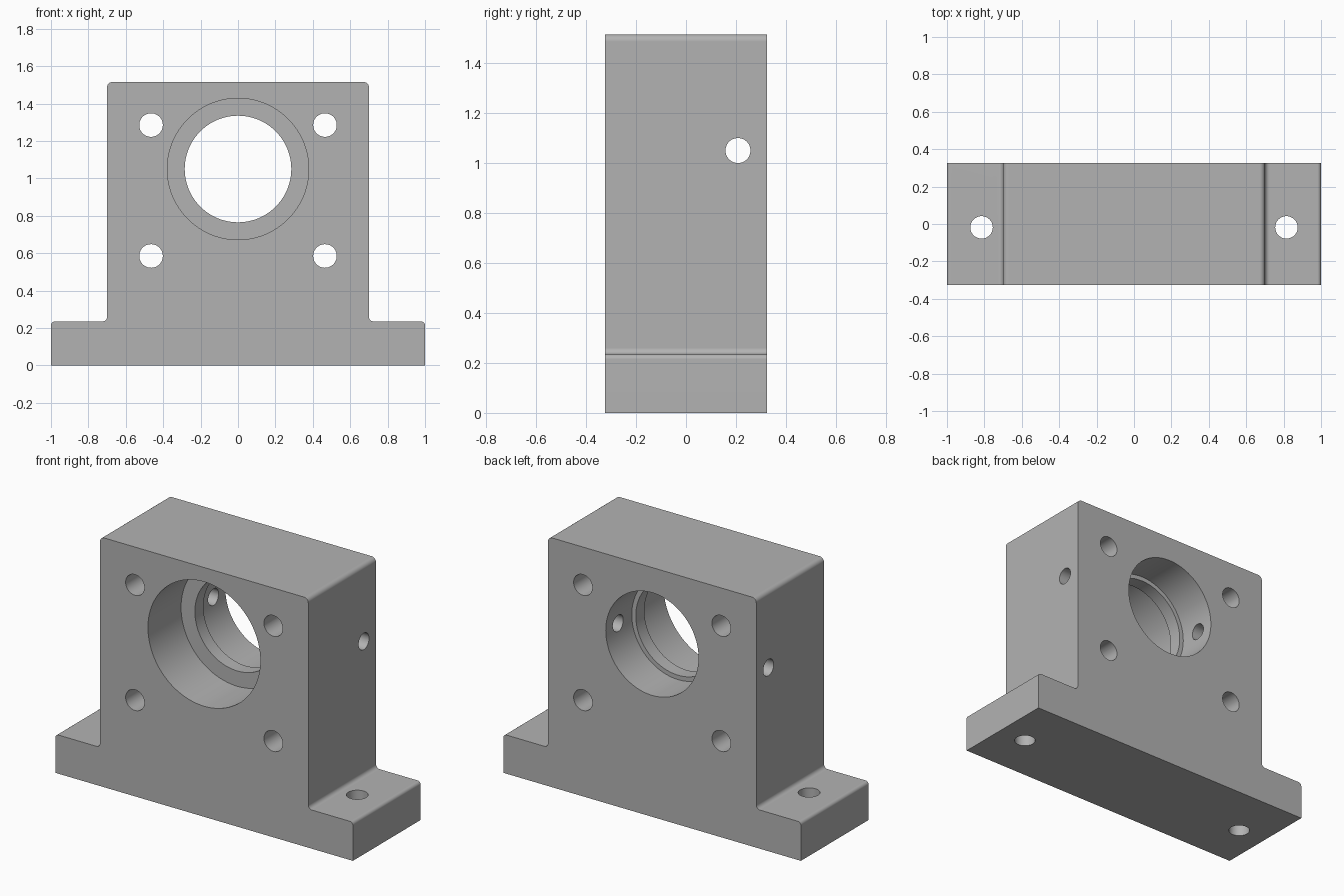
import bpy, bmesh
from math import sin, cos, pi, radians
from mathutils import Vector, Matrix

cube = bpy.data.objects.get("Cube")
if cube:
    bpy.data.objects.remove(cube, do_unlink=True)

HALF_DEPTH = 0.325
BORE_Z = 1.05

grey = bpy.data.materials.new("machined_grey")
grey.use_nodes = True
colour = (0.45, 0.45, 0.45, 1)
grey.diffuse_color = colour
grey.node_tree.nodes["Principled BSDF"].inputs["Base Color"].default_value = colour


def new_object(name, bm):
    bmesh.ops.recalc_face_normals(bm, faces=bm.faces[:])
    mesh = bpy.data.meshes.new(name)
    bm.to_mesh(mesh)
    bm.free()
    mesh.materials.append(grey)
    obj = bpy.data.objects.new(name, mesh)
    bpy.context.collection.objects.link(obj)
    return obj


def rounded(corners, steps=6):
    """Replace each (x, z, radius) corner of a right-angled outline by an arc."""
    points = []
    for i, (x, z, r) in enumerate(corners):
        p = Vector((x, z))
        if r == 0:
            points.append(p)
            continue
        a = (Vector(corners[i - 1][:2]) - p).normalized()
        b = (Vector(corners[(i + 1) % len(corners)][:2]) - p).normalized()
        for k in range(steps + 1):
            t = k / steps * pi / 2
            points.append(p + r * (a * (1 - sin(t)) + b * (1 - cos(t))))
    return points


def cylinder(name, centre, axis, radius, length):
    bm = bmesh.new()
    turn = Vector((0, 0, 1)).rotation_difference(Vector(axis)).to_matrix().to_4x4()
    bmesh.ops.create_cone(bm, cap_ends=True, segments=48, radius1=radius,
                          radius2=radius, depth=length,
                          matrix=Matrix.Translation(centre) @ turn)
    return new_object(name, bm)


# Flanged block: stepped outline with small fillets, extruded front to back
right_half = [(1, 0, 0), (1, 0.235, 0.02), (0.7, 0.235, 0.025), (0.7, 1.515, 0.028)]
outline = right_half + [(-x, z, r) for x, z, r in reversed(right_half)]
bm = bmesh.new()
face = bm.faces.new([bm.verts.new((p.x, -HALF_DEPTH, p.y)) for p in rounded(outline)])
back = bmesh.ops.extrude_face_region(bm, geom=[face])["geom"]
bmesh.ops.translate(bm, vec=(0, 2 * HALF_DEPTH, 0),
                    verts=[v for v in back if isinstance(v, bmesh.types.BMVert)])
block = new_object("bearing_block", bm)

# Stepped bore: wide front pocket, thin lip, narrower rear pocket
bm = bmesh.new()
bore = [(0, -0.5), (0.378, -0.5), (0.378, -0.007), (0.285, -0.007),
        (0.285, 0.075), (0.312, 0.075), (0.312, 0.5), (0, 0.5)]
verts = [bm.verts.new((r, y, BORE_Z)) for r, y in bore]
edges = [bm.edges.new(pair) for pair in zip(verts, verts[1:])]
bmesh.ops.spin(bm, geom=verts + edges, cent=(0, 0, BORE_Z), axis=(0, 1, 0),
               angle=2 * pi, steps=96)
bmesh.ops.remove_doubles(bm, verts=bm.verts[:], dist=0.0001)
cutters = [new_object("bore_cutter", bm)]

# Bolt holes, foot holes and the cross hole
for side in (-1, 1):
    for z in (0.585, 1.285):
        cutters.append(cylinder("bolt_hole_cutter", (side * 0.465, 0, z), (0, 1, 0), 0.063, 1))
    cutters.append(cylinder("foot_hole_cutter", (side * 0.815, -0.018, 0.1), (0, 0, 1), 0.06, 0.6))
    cutters.append(cylinder("cross_hole_cutter", (side * 0.5, 0.208, BORE_Z), (1, 0, 0), 0.05, 0.8))

for cutter in cutters:
    cutter.hide_render = True
    cut = block.modifiers.new(cutter.name, "BOOLEAN")
    cut.operation = "DIFFERENCE"
    cut.solver = "EXACT"
    cut.object = cutter

# Bake the cuts and drop the cutters
bpy.context.view_layer.update()
graph = bpy.context.evaluated_depsgraph_get()
result = bpy.data.meshes.new_from_object(block.evaluated_get(graph))
block.modifiers.clear()
block.data = result
for cutter in cutters:
    bpy.data.objects.remove(cutter, do_unlink=True)

# Smooth bores and fillets, crisp edges
bpy.ops.object.select_all(action="DESELECT")
block.select_set(True)
bpy.context.view_layer.objects.active = block
bpy.ops.object.shade_smooth_by_angle(angle=radians(30))
weighted = block.modifiers.new("flat_face_normals", "WEIGHTED_NORMAL")
weighted.keep_sharp = True
